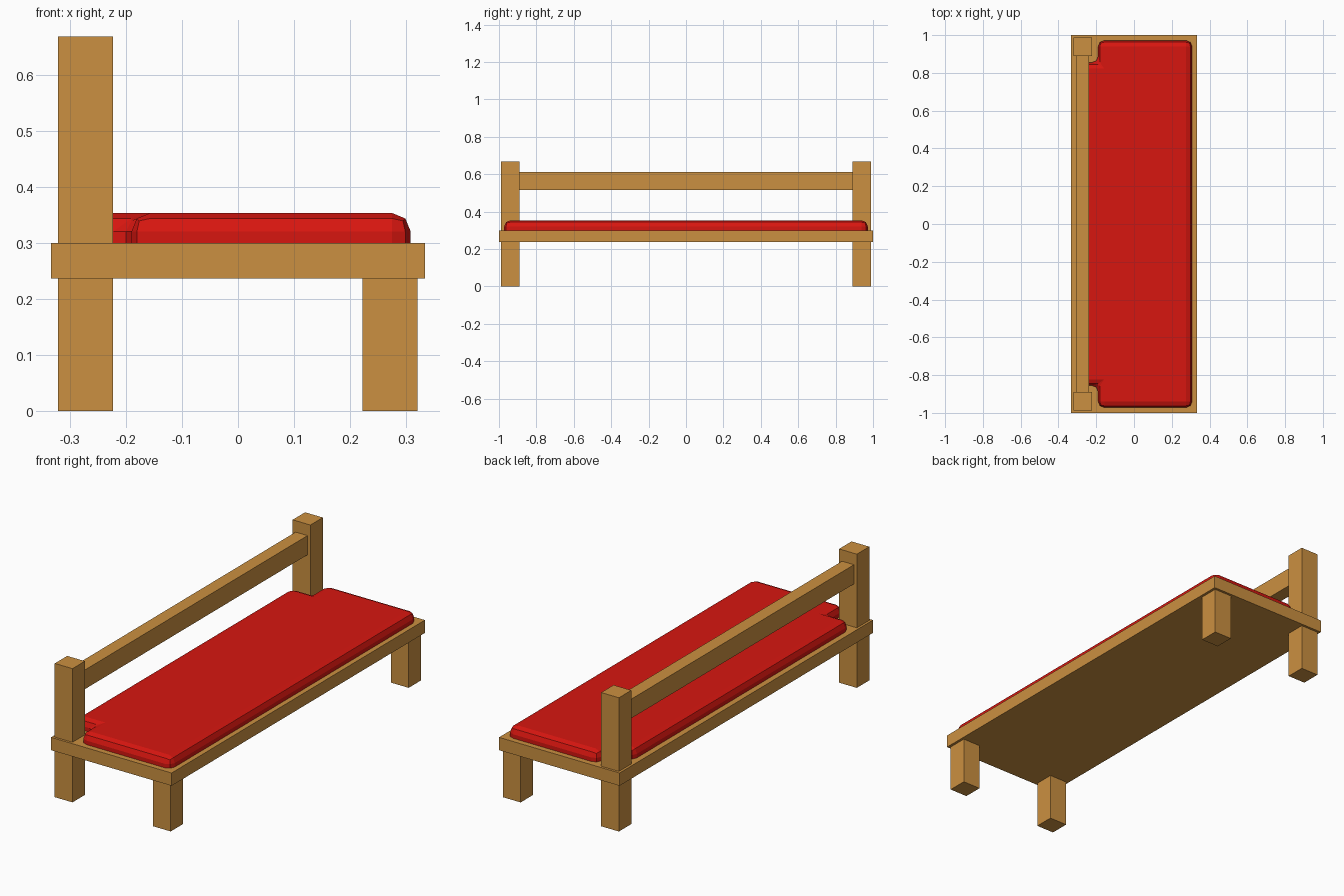
import bpy, bmesh

if "Cube" in bpy.data.objects:
    bpy.data.objects.remove(bpy.data.objects["Cube"])


def material(name, color):
    m = bpy.data.materials.new(name)
    m.diffuse_color = color
    m.use_nodes = True
    m.node_tree.nodes["Principled BSDF"].inputs["Base Color"].default_value = m.diffuse_color
    return m


wood = material("wood", (0.60, 0.28, 0.052, 1))
red = material("red_fabric", (0.68, 0.008, 0.005, 1))


def finish(name, bm, mat):
    bmesh.ops.recalc_face_normals(bm, faces=bm.faces)
    me = bpy.data.meshes.new(name)
    bm.to_mesh(me)
    bm.free()
    me.materials.append(mat)
    ob = bpy.data.objects.new(name, me)
    bpy.context.collection.objects.link(ob)
    return ob


def box(name, x, y, z, mat=wood):
    bm = bmesh.new()
    bmesh.ops.create_cube(bm, size=1)
    for v in bm.verts:
        for i, (lo, hi) in enumerate((x, y, z)):
            v.co[i] = lo if v.co[i] < 0 else hi
    return finish(name, bm, mat)


# Bench platform
box("platform", (-0.333, 0.333), (-1, 1), (0.236, 0.30))

# Tall back posts and short legs at both ends
for side, y in (("near", (-0.988, -0.89)), ("far", (0.89, 0.988))):
    box(f"{side}_back_post", (-0.321, -0.223), y, (0, 0.668))
    box(f"{side}_front_leg", (0.222, 0.320), y, (0, 0.24))

# Backrest rail between the posts
box("back_rail", (-0.305, -0.239), (-0.895, 0.895), (0.515, 0.611))

# Seat cushion, notched around the back posts, with rounded rim and corners
outline = [(0.308, -0.972), (0.308, 0.972), (-0.19, 0.972), (-0.19, 0.855),
           (-0.304, 0.855), (-0.304, -0.855), (-0.19, -0.855), (-0.19, -0.972)]
bm = bmesh.new()
base = bm.faces.new([bm.verts.new((x, y, 0.285)) for x, y in outline])
top = bmesh.ops.extrude_face_region(bm, geom=[base], use_keep_orig=True)["geom"]
for v in (g for g in top if isinstance(g, bmesh.types.BMVert)):
    v.co.z = 0.353
bmesh.ops.recalc_face_normals(bm, faces=bm.faces)
rim = [e for e in bm.edges if max(v.co.z for v in e.verts) > 0.3]
bmesh.ops.bevel(bm, geom=rim, offset=0.033, offset_type='OFFSET', segments=2,
                profile=0.5, affect='EDGES')
finish("cushion", bm, red)
